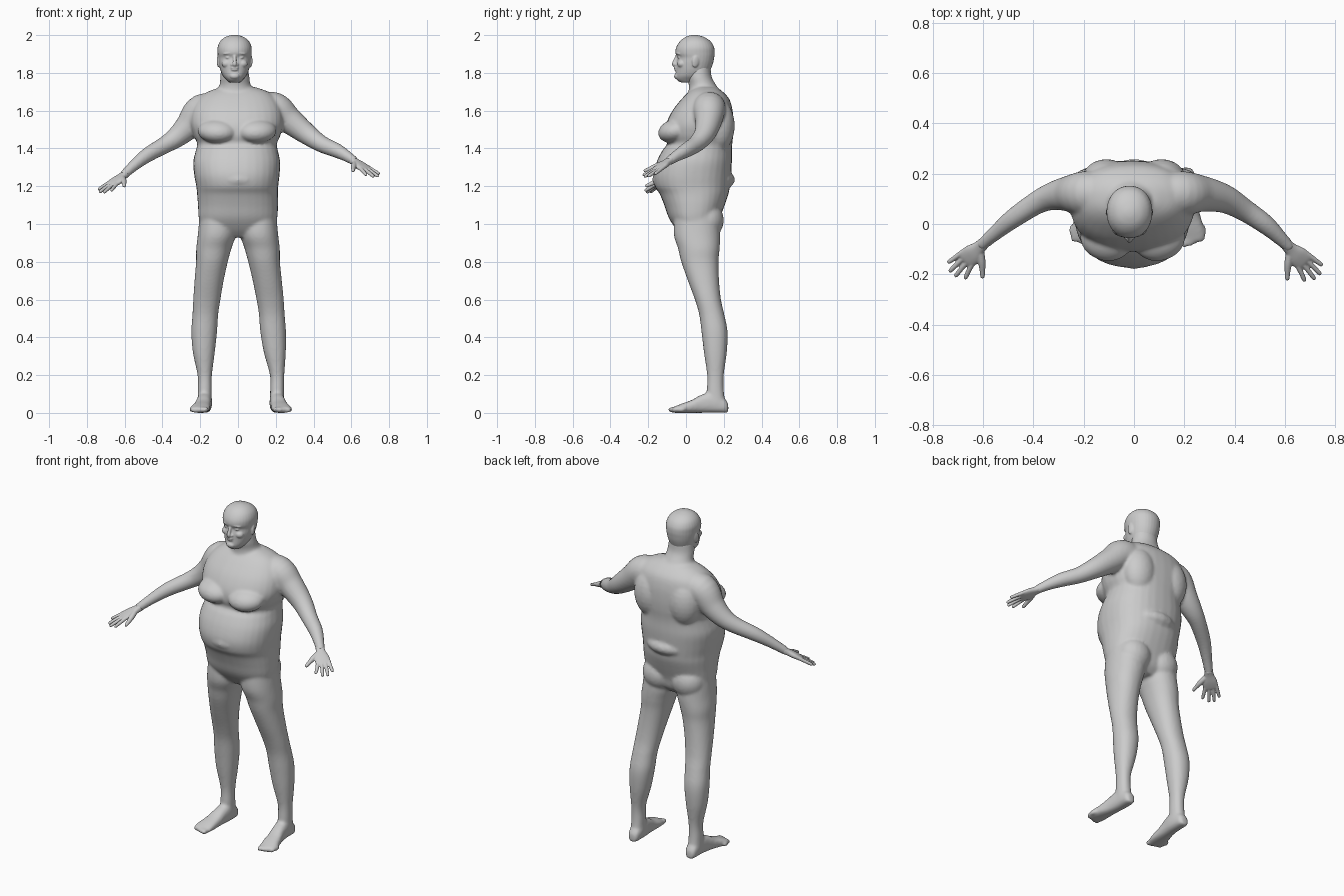
import bpy, bmesh, math
from mathutils import Vector, Matrix

N = 32


def spline(rows, steps=5):
    # smooth interpolation through rows of equal length
    out = []
    for i in range(len(rows) - 1):
        a, b, c, d = (rows[max(0, min(len(rows) - 1, i + k))] for k in (-1, 0, 1, 2))
        for s in range(steps):
            t = s / steps
            out.append([0.5 * (2 * q + (r - p) * t + (2 * p - 5 * q + 4 * r - w) * t * t
                               + (3 * q - p - 3 * r + w) * t ** 3) for p, q, r, w in zip(a, b, c, d)])
    return out + [list(rows[-1])]


def skin(bm, rings, e=2.0):
    # closed shell through superellipse rings (centre, u, v)
    loops = []
    for c, u, v in rings:
        loop = []
        for k in range(N):
            a = 2 * math.pi * k / N
            ca, sa = math.cos(a), math.sin(a)
            loop.append(bm.verts.new(c + u * math.copysign(abs(ca) ** (2 / e), ca)
                                     + v * math.copysign(abs(sa) ** (2 / e), sa)))
        loops.append(loop)
    for p, q in zip(loops, loops[1:]):
        for k in range(N):
            bm.faces.new((p[k], p[(k + 1) % N], q[(k + 1) % N], q[k]))
    bm.faces.new(loops[0][::-1])
    bm.faces.new(loops[-1])


def stack(bm, rows, e=2.0):
    # upright form: z, centre x, half width, front y, back y
    skin(bm, [(Vector((cx, (f + b) / 2, z)), Vector((rx, 0, 0)), Vector((0, (b - f) / 2, 0)))
              for z, cx, rx, f, b in spline(rows)], e)


def tube(bm, rows):
    # limb: x, y, z, radius
    pts = spline(rows)
    P = [Vector(p[:3]) for p in pts]
    rings = []
    for i, p in enumerate(pts):
        t = (P[min(i + 1, len(P) - 1)] - P[max(i - 1, 0)]).normalized()
        u = t.cross(Vector((0.1, 0.3, 1))).normalized()
        rings.append((P[i], u * p[3], u.cross(t) * p[3]))
    skin(bm, rings)


def ball(bm, c, r, rot=(0, 0, 0)):
    m = Matrix.Translation(c)
    for ax, a in zip("XYZ", rot):
        m = m @ Matrix.Rotation(a, 4, ax)
    bmesh.ops.create_uvsphere(bm, u_segments=24, v_segments=14, radius=1,
                              matrix=m @ Matrix.Diagonal((*r, 1)))


def finish(bm, name, voxel, smooth):
    bmesh.ops.recalc_face_normals(bm, faces=bm.faces)
    me = bpy.data.meshes.new(name)
    bm.to_mesh(me)
    bm.free()
    ob = bpy.data.objects.new(name, me)
    bpy.context.collection.objects.link(ob)
    r = ob.modifiers.new("fuse", 'REMESH')
    r.mode, r.voxel_size, r.use_smooth_shade = 'VOXEL', voxel, True
    s = ob.modifiers.new("soften", 'SMOOTH')
    s.factor, s.iterations = 0.5, smooth


body = bmesh.new()
# torso
stack(body, [(.93, 0, .13, -.01, .13), (.97, 0, .19, -.05, .165), (1.03, 0, .208, -.09, .18),
             (1.1, 0, .212, -.115, .205), (1.16, -.003, .214, -.14, .225), (1.2, -.004, .217, -.165, .232),
             (1.26, -.006, .226, -.173, .238), (1.33, -.007, .23, -.155, .243), (1.39, -.006, .217, -.125, .243),
             (1.425, -.005, .211, -.1, .245), (1.47, -.005, .23, -.11, .25), (1.53, -.006, .246, -.105, .252),
             (1.6, -.006, .24, -.072, .247), (1.66, -.004, .21, -.025, .23), (1.7, 0, .16, .015, .195),
             (1.725, 0, .09, .05, .16)], 2.3)
# neck
stack(body, [(1.64, -.01, .13, 0, .21), (1.69, -.012, .108, .012, .19), (1.735, -.015, .083, .015, .16),
             (1.78, -.017, .077, .005, .136), (1.84, -.018, .07, .01, .13)])
# chest, back and buttock masses
for s in (-1, 1):
    ball(body, (s * .105 - .005, -.06, 1.492), (.105, .088, .062), (.25, 0, s * .25))
    ball(body, (s * .11, .17, 1.52), (.1, .088, .14))
    ball(body, (s * .095, .11, 1.02), (.1, .09, .1))
ball(body, (0, .04, 1.235), (.19, .22, .085))
# arms
tube(body, [(-.08, .13, 1.61, .07), (-.19, .122, 1.6, .088), (-.265, .12, 1.515, .07), (-.325, .11, 1.46, .056),
            (-.385, .085, 1.42, .046), (-.48, .022, 1.365, .039), (-.55, -.035, 1.31, .03),
            (-.61, -.087, 1.255, .023)])
tube(body, [(.08, .13, 1.62, .07), (.19, .122, 1.61, .088), (.27, .12, 1.55, .072), (.36, .1, 1.48, .057),
            (.44, .055, 1.425, .045), (.52, 0, 1.39, .039), (.575, -.05, 1.36, .03), (.62, -.095, 1.33, .023)])
# legs and feet, the right one standing slightly wider
for s, o in ((-1, 0), (1, 1)):
    stack(body, [(1.08, s * .11, .09, -.06, .17), (.95, s * .112, .1, -.065, .18), (.87, s * .128, .093, -.042, .178),
                 (.8, s * .138, .084, -.025, .172), (.7, s * (.153 + .002 * o), .077, .01, .175),
                 (.6, s * (.165 + .005 * o), .072, .047, .185), (.52, s * (.173 + .006 * o), .068, .07, .203),
                 (.43, s * (.179 + .007 * o), .068, .082, .22), (.32, s * (.181 + .014 * o), .058, .095, .216),
                 (.2, s * (.176 + .031 * o), .038, .112, .2), (.12, s * (.176 + .031 * o), .037, .11, .2),
                 (.05, s * (.176 + .031 * o), .038, .11, .21)], 2.15)
    foot = [(.224, 0, .018, .045), (.205, 0, .033, .075), (.14, 0, .039, .11), (.08, .006, .04, .095),
            (.03, .014, .045, .068), (-.02, .022, .051, .05), (-.055, .027, .05, .036), (-.07, .029, .042, .03)]
    skin(body, [(Vector((s * (.176 + .03 * o + q[1]), q[0], q[3] / 2)), Vector((q[2], 0, 0)), Vector((0, 0, q[3] / 2)))
                for q in spline(foot)], 2.5)
    for k in range(5):
        ball(body, (s * (.17 + .03 * o + .0195 * k), -.073 + .003 * k * k, .017),
             (.0135 if k == 0 else .011, .022, .016 - .001 * k))
finish(body, "body", .0085, 6)

# head
head = bmesh.new()
C = -.018
stack(head, [(1.75, C, .03, -.03, .05), (1.765, C, .045, -.05, .09), (1.785, C, .062, -.055, .115),
             (1.815, C, .075, -.053, .13), (1.85, C, .083, -.052, .143), (1.88, C, .087, -.046, .149),
             (1.905, C, .09, -.056, .152), (1.935, C, .09, -.052, .149), (1.965, C, .078, -.034, .132),
             (1.987, C, .054, -.008, .102), (1.998, C, .026, .02, .07), (2.001, C, .008, .04, .05)], 2.1)
tube(head, [(C, -.046, 1.893, .008), (C, -.057, 1.868, .009), (C, -.063, 1.847, .012), (C, -.055, 1.84, .009)])
ball(head, (C, -.05, 1.827), (.023, .015, .0055))
ball(head, (C, -.049, 1.816), (.02, .0145, .0065))
ball(head, (C, -.045, 1.783), (.027, .018, .017))
for s in (-1, 1):
    ball(head, (C + s * .013, -.051, 1.843), (.009, .011, .008))
    ball(head, (C + s * .034, -.033, 1.881), (.014, .012, .0075))
    ball(head, (C + s * .036, -.037, 1.903), (.026, .014, .006), (0, s * .12, s * .35))
    ball(head, (C + s * .042, -.022, 1.848), (.027, .024, .022))
    ball(head, (C + s * .085, .052, 1.862), (.008, .02, .034), (-.2, 0, s * .3))
finish(head, "head", .004, 4)


def hand(name, s, wrist, tip):
    # palm, four fingers and thumb in the frame of the wrist
    bm = bmesh.new()
    w0 = Vector(wrist)
    d = (Vector(tip) - w0).normalized()
    w = Vector((-s * .67, -.74, -.12))
    w = (w - d * w.dot(d)).normalized()
    n = d.cross(w)
    at = lambda a, b, c=0: w0 + d * a + w * b + n * c
    skin(bm, [(at(q[0], q[1]), w * q[2], n * q[3]) for q in spline(
        [(-.02, 0, .024, .021), (.01, .002, .027, .018), (.05, .004, .04, .017), (.085, .003, .041, .013),
         (.1, .002, .036, .009)])], 2.4)
    for b, a, e in ((.031, .155, .056), (.011, .18, .025), (-.009, .183, -.004), (-.028, .16, -.034)):
        tube(bm, [(*at(.075, b), .0105), (*at((a + .075) / 2, (b + e) / 2), .0098),
                  (*at(a - .008, e), .0085), (*at(a, e), .004)])
    tube(bm, [(*at(.015, .012), .015), (*at(.045, .05), .015), (*at(.072, .08), .011),
              (*at(.09, .098), .009), (*at(.095, .104), .004)])
    finish(bm, name, .0035, 3)


hand("left_side_hand", -1, (-.61, -.087, 1.255), (-.735, -.195, 1.165))
hand("right_side_hand", 1, (.618, -.093, 1.331), (.742, -.205, 1.25))
